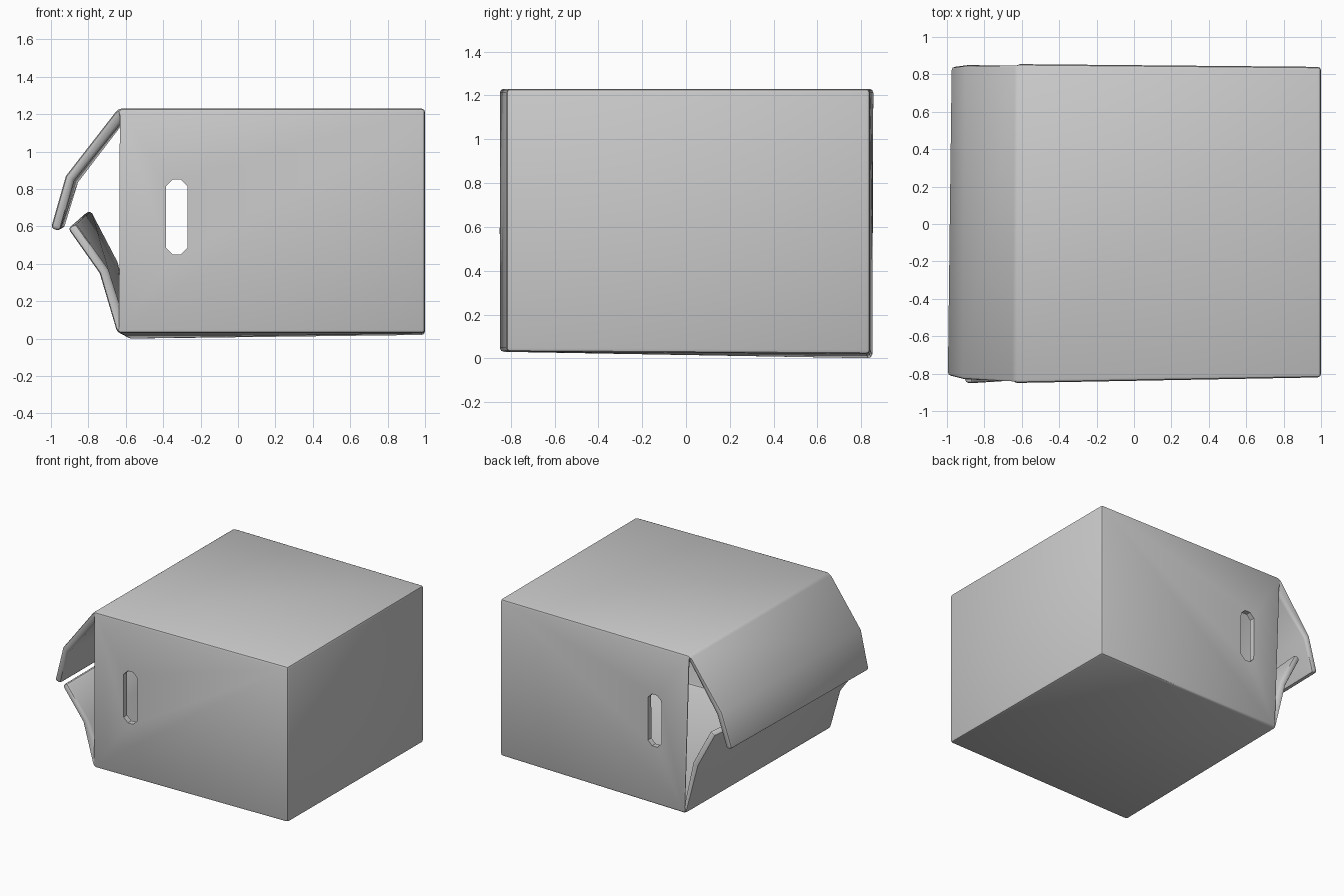
import bpy, bmesh

if "Cube" in bpy.data.objects:
    bpy.data.objects.remove(bpy.data.objects["Cube"])

# Slightly skewed cross sections, each listed front (-y) then back (+y)
ROWS = [
    ((-1.00, -0.81, 0.59), (-0.98, 0.84, 0.60)),    # top flap tip
    ((-0.92, -0.83, 0.87), (-0.90, 0.85, 0.86)),    # top flap crease
    ((-0.64, -0.85, 1.23), (-0.63, 0.855, 1.23)),   # top hinge
    ((1.00, -0.82, 1.23), (1.00, 0.84, 1.23)),      # closed end, top
    ((1.00, -0.82, 0.03), (1.00, 0.84, 0.02)),      # closed end, bottom
    ((-0.645, -0.85, 0.03), (-0.59, 0.85, 0.0)),    # bottom hinge
    ((-0.74, -0.84, 0.35), (-0.69, 0.84, 0.39)),    # bottom flap crease
    ((-0.91, -0.85, 0.59), (-0.83, 0.83, 0.66)),    # bottom flap tip
]


def make_object(name, bm):
    mesh = bpy.data.meshes.new(name)
    bm.to_mesh(mesh)
    bm.free()
    obj = bpy.data.objects.new(name, mesh)
    bpy.context.collection.objects.link(obj)
    return obj


# Box sheet: one strip wrapping flap, top, end, floor, flap, plus two side walls
bm = bmesh.new()
rows = [[bm.verts.new(p) for p in row] for row in ROWS]
for a, b in zip(rows, rows[1:]):
    bm.faces.new((a[0], b[0], b[1], a[1]))
for side in (0, 1):
    ring = [rows[i][side] for i in (2, 3, 4, 5)]
    bm.faces.new(ring if side else ring[::-1])
bm.normal_update()
box = make_object("cardboard_box", bm)

# Wall thickness and softened edges
solid = box.modifiers.new("thickness", 'SOLIDIFY')
solid.thickness = 0.05
solid.offset = -1
solid.use_even_offset = True
bevel = box.modifiers.new("soft_edges", 'BEVEL')
bevel.width = 0.018
bevel.segments = 2
bevel.limit_method = 'ANGLE'
bevel.angle_limit = 0.7

# Hand hole cutter: chamfered slot running through both side walls
bm = bmesh.new()
x0, x1, z0, z1, c = -0.385, -0.27, 0.45, 0.85, 0.035
slot = [(x0 + c, z0), (x1 - c, z0), (x1, z0 + c), (x1, z1 - c),
        (x1 - c, z1), (x0 + c, z1), (x0, z1 - c), (x0, z0 + c)]
face = bm.faces.new([bm.verts.new((x, -1.2, z)) for x, z in slot])
ext = bmesh.ops.extrude_face_region(bm, geom=[face])
bmesh.ops.translate(bm, vec=(0, 2.4, 0),
                    verts=[v for v in ext['geom'] if isinstance(v, bmesh.types.BMVert)])
bmesh.ops.recalc_face_normals(bm, faces=bm.faces[:])
cutter = make_object("hand_hole_cutter", bm)
cutter.hide_render = True
cutter.hide_set(True)

holes = box.modifiers.new("hand_holes", 'BOOLEAN')
holes.object = cutter
holes.operation = 'DIFFERENCE'
holes.solver = 'EXACT'

# Bake the modifiers, then smooth the rounded edges
bpy.context.view_layer.update()
baked = bpy.data.meshes.new_from_object(
    box.evaluated_get(bpy.context.evaluated_depsgraph_get()))
box.modifiers.clear()
box.data = baked
bpy.data.objects.remove(cutter)
bpy.ops.object.select_all(action='DESELECT')
box.select_set(True)
bpy.context.view_layer.objects.active = box
bpy.ops.object.shade_smooth_by_angle(angle=0.75)
